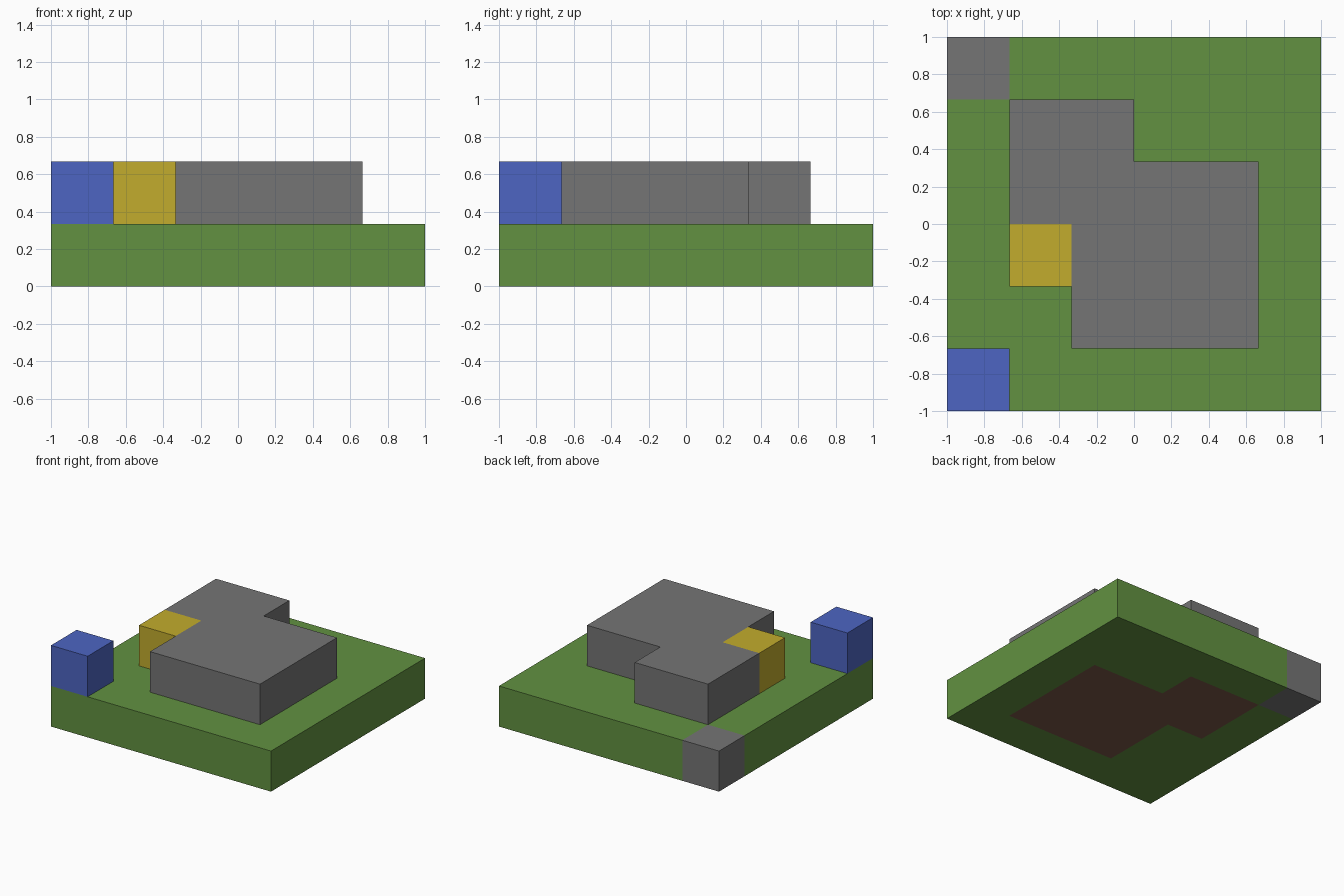
import bpy, bmesh
from mathutils import Vector

cube = bpy.data.objects.get("Cube")
if cube:
    bpy.data.objects.remove(cube, do_unlink=True)

CELL = 1 / 3

# Floor plans, one letter per block; first row is the back, first column is -x
GROUND = ["SLLLLL",
          "LEELLL",
          "LEEEEL",
          "LLEEEL",
          "LLEEEL",
          "LLLLLL"]
UPPER = ["......",
         ".HH...",
         ".HHHH.",
         ".YHHH.",
         "..HHH.",
         "B....."]

# Letter: part name, colour name
PARTS = {"L": ("lawn", "grass green"),
         "E": ("earth_under_house", "earth brown"),
         "S": ("stone_corner", "stone grey"),
         "H": ("house_block", "stone grey"),
         "Y": ("yellow_block", "yellow"),
         "B": ("blue_block", "blue")}

COLOURS = {"grass green": (98, 145, 65),
           "earth brown": (123, 88, 72),
           "stone grey": (117, 117, 117),
           "yellow": (194, 172, 45),
           "blue": (77, 101, 194)}


def make_material(name, rgb):
    colour = [((c / 255 + 0.055) / 1.055) ** 2.4 for c in rgb] + [1]
    mat = bpy.data.materials.new(name)
    mat.use_nodes = True
    mat.diffuse_color = colour
    mat.node_tree.nodes["Principled BSDF"].inputs["Base Color"].default_value = colour
    return mat


materials = {name: make_material(name, rgb) for name, rgb in COLOURS.items()}

# Collect filled cells
cells = {}
for z, plan in enumerate((GROUND, UPPER)):
    for y, row in enumerate(reversed(plan)):
        for x, letter in enumerate(row):
            if letter in PARTS:
                cells[x, y, z] = letter


def add_side(bm, cell, axis, sign):
    """Add the square face of a cell that points along the signed axis."""
    normal, u, v = Vector(), Vector(), Vector()
    normal[axis], u[(axis + 1) % 3], v[(axis + 2) % 3] = sign, sign, 1
    middle = Vector(cell) + Vector((0.5, 0.5, 0.5)) + normal / 2
    corners = [middle + (a * u + b * v) / 2
               for a, b in ((-1, -1), (1, -1), (1, 1), (-1, 1))]
    bm.faces.new([bm.verts.new(c * CELL - Vector((1, 1, 0))) for c in corners])


# Each part keeps only its exposed sides
for letter, (name, colour) in PARTS.items():
    bm = bmesh.new()
    for cell in [c for c, kind in cells.items() if kind == letter]:
        for axis in range(3):
            for sign in (-1, 1):
                neighbour = list(cell)
                neighbour[axis] += sign
                if tuple(neighbour) not in cells:
                    add_side(bm, cell, axis, sign)
    bmesh.ops.remove_doubles(bm, verts=bm.verts, dist=0.001)
    mesh = bpy.data.meshes.new(name)
    bm.to_mesh(mesh)
    bm.free()
    mesh.materials.append(materials[colour])
    bpy.context.collection.objects.link(bpy.data.objects.new(name, mesh))
